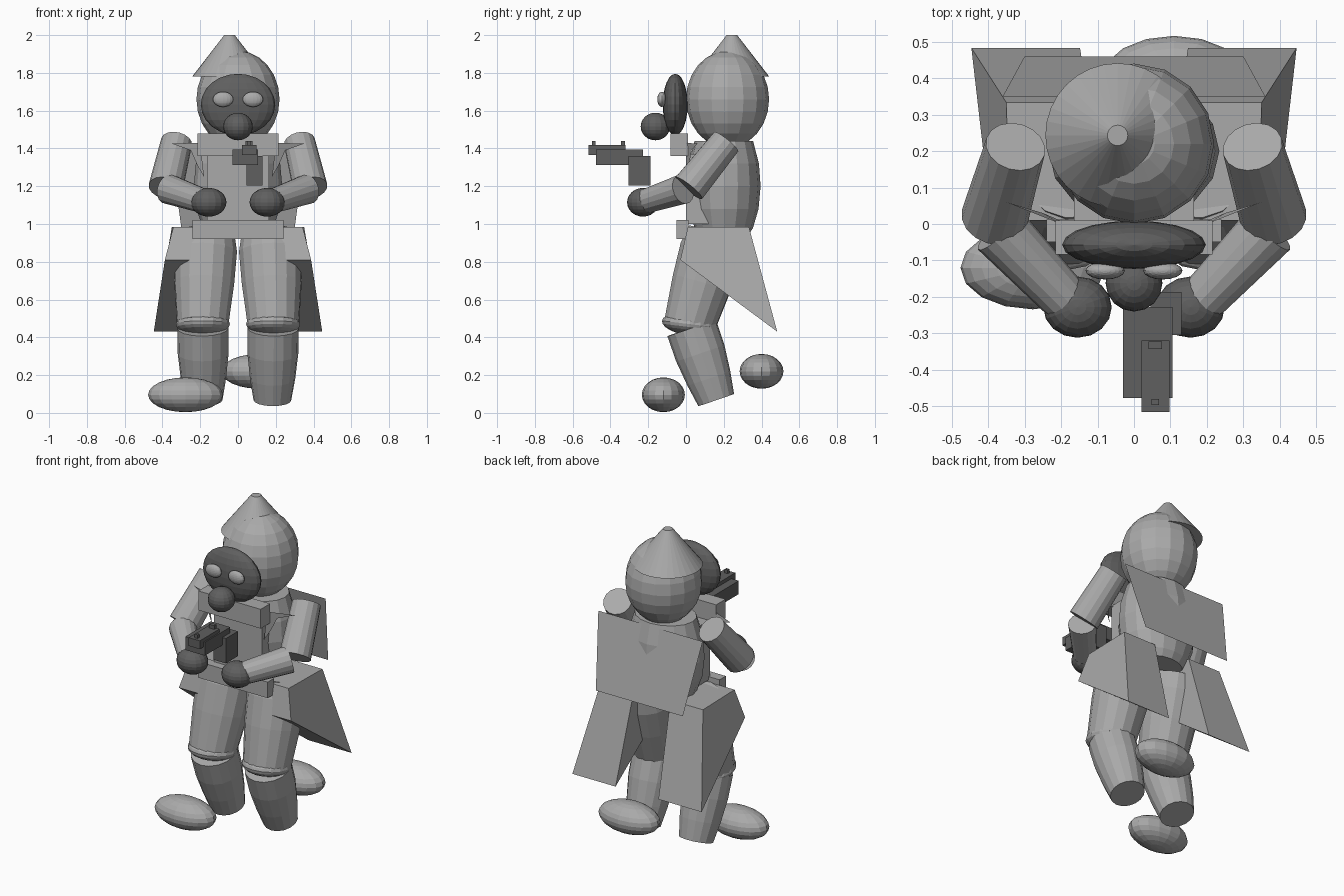
import bpy, bmesh, math
from mathutils import Vector

if "Cube" in bpy.data.objects:
    bpy.data.objects.remove(bpy.data.objects["Cube"])


def material(name, value):
    m = bpy.data.materials.new(name)
    m.diffuse_color = (value, value, value, 1)
    m.use_nodes = True
    m.node_tree.nodes["Principled BSDF"].inputs["Base Color"].default_value = m.diffuse_color
    return m


LIGHT = material("light grey cloth", 0.40)
DARK = material("dark grey rubber", 0.115)


def finish(name, bm, mat):
    bmesh.ops.recalc_face_normals(bm, faces=bm.faces)
    me = bpy.data.meshes.new(name)
    bm.to_mesh(me)
    bm.free()
    me.materials.append(mat)
    ob = bpy.data.objects.new(name, me)
    bpy.context.collection.objects.link(ob)
    return ob


def ball(name, loc, radii, mat, tilt=0.0, seg=16, rings=12):
    bm = bmesh.new()
    bmesh.ops.create_uvsphere(bm, u_segments=seg, v_segments=rings, radius=1)
    ob = finish(name, bm, mat)
    ob.location, ob.scale = loc, radii
    ob.rotation_euler.x = tilt
    return ob


def box(name, x, y, z, mat):
    bm = bmesh.new()
    bmesh.ops.create_cube(bm, size=1)
    for v in bm.verts:
        v.co = [(r[0] + r[1]) / 2 + c * (r[1] - r[0]) for c, r in zip(v.co, (x, y, z))]
    return finish(name, bm, mat)


def lathe(name, start, end, profile, mat, seg=16, sx=1.0):
    """Round body along start-end; profile is (fraction along, radius)."""
    a, d = Vector(start), Vector(end) - Vector(start)
    q = d.to_track_quat('Z', 'Y')
    bm = bmesh.new()
    loops = []
    for t, r in profile:
        loops.append([bm.verts.new(a + q @ Vector((sx * r * math.cos(2 * math.pi * i / seg),
                                                   r * math.sin(2 * math.pi * i / seg),
                                                   t * d.length))) for i in range(seg)])
    for lo, hi in zip(loops, loops[1:]):
        for i in range(seg):
            j = (i + 1) % seg
            bm.faces.new((lo[i], lo[j], hi[j], hi[i]))
    bm.faces.new(loops[0])
    bm.faces.new(loops[-1])
    return finish(name, bm, mat)


def faces(name, pts, polys, mat):
    bm = bmesh.new()
    vs = [bm.verts.new(p) for p in pts]
    for f in polys:
        bm.faces.new([vs[i] for i in f])
    return finish(name, bm, mat)


# Head with pointed hood
ball("head", (0, 0.22, 1.66), (0.22, 0.22, 0.257), LIGHT)
lathe("hood_tip", (-0.045, 0.243, 1.78), (-0.045, 0.243, 2.0), [(0, 0.198), (1, 0.028)], LIGHT, 32)

# Face mask, eye lenses and filter
ball("mask", (0, -0.057, 1.632), (0.197, 0.066, 0.163), DARK, seg=20)
ball("mask_filter", (0, -0.162, 1.516), (0.078, 0.078, 0.073), DARK)
for s, side in ((-1, "left"), (1, "right")):
    ball("eye_lens_" + side, (s * 0.079, -0.128, 1.66), (0.054, 0.024, 0.04), LIGHT)

# Torso, chest blocks and belt
lathe("torso", (0, 0.2, 0.94), (0, 0.2, 1.44),
      [(0, 0.13), (0.08, 0.155), (0.28, 0.184), (0.52, 0.195), (0.76, 0.186), (1, 0.155)],
      LIGHT, 16, 1.2)
box("chest_plate", (-0.215, 0.215), (-0.083, 0.01), (1.36, 1.48), LIGHT)
box("belly_plate", (-0.165, 0.165), (0.0, 0.12), (1.0, 1.37), LIGHT)
box("belt", (-0.24, 0.24), (-0.05, 0.012), (0.92, 1.02), LIGHT)

# Back cape, a single sloping sheet
faces("back_cape", [(-0.36, 0.35, 1.42), (0.36, 0.35, 1.42), (0.30, 0.46, 0.98), (-0.30, 0.46, 0.98)],
      [(0, 1, 2, 3)], LIGHT)

# Gun
box("gun_slide", (0.02, 0.097), (-0.515, -0.32), (1.365, 1.417), DARK)
box("gun_body", (-0.03, 0.105), (-0.477, -0.227), (1.312, 1.395), DARK)
box("gun_grip", (0.045, 0.13), (-0.305, -0.187), (1.205, 1.36), DARK)
box("gun_rear_sight", (0.04, 0.077), (-0.343, -0.322), (1.415, 1.44), DARK)
box("gun_front_sight", (0.048, 0.069), (-0.497, -0.48), (1.415, 1.44), DARK)

for s, side in ((-1, "left"), (1, "right")):
    # Thin lapel flaring out from the chest
    faces("lapel_" + side, [(s * 0.35, 0.06, 1.425), (s * 0.20, 0.0, 1.43), (s * 0.18, 0.0, 1.25),
                            (s * 0.215, 0.015, 1.31), (s * 0.25, 0.03, 1.39)],
          [(0, 1, 2, 3, 4)], LIGHT)

    # Coat tail with a slanted underside
    faces("coat_tail_" + side,
          [(s * 0.12, 0.01, 0.985), (s * 0.342, 0.01, 0.985),
           (s * 0.35, 0.333, 0.985), (s * 0.125, 0.333, 0.985),
           (s * 0.14, -0.03, 0.81), (s * 0.387, -0.03, 0.81),
           (s * 0.446, 0.483, 0.43), (s * 0.148, 0.483, 0.43)],
          [(0, 1, 2, 3), (4, 5, 6, 7), (0, 1, 5, 4), (1, 2, 6, 5), (2, 3, 7, 6), (3, 0, 4, 7)], LIGHT)

    # Arm
    elbow = (s * 0.383, 0.015, 1.19)
    lathe("upper_arm_" + side, (s * 0.325, 0.212, 1.435), elbow, [(0, 0.083), (1, 0.092)], LIGHT)
    lathe("forearm_" + side, (s * 0.37, -0.015, 1.185), (s * 0.18, -0.215, 1.12),
          [(0, 0.08), (1, 0.065)], LIGHT)
    ball("hand_" + side, (s * 0.155, -0.228, 1.115), (0.094, 0.084, 0.076), DARK)

    # Leg
    lathe("thigh_" + side, (s * 0.168, 0.16, 0.95), (s * 0.187, 0.02, 0.47),
          [(0, 0.15), (0.2, 0.168), (0.55, 0.16), (1, 0.138)], LIGHT)
    ball("knee_" + side, (s * 0.186, 0.02, 0.47), (0.143, 0.148, 0.06), LIGHT, tilt=-0.12)
    lathe("shin_" + side, (s * 0.186, 0.03, 0.45), (s * 0.182, 0.16, 0.068),
          [(0, 0.136), (0.35, 0.135), (0.7, 0.12), (1, 0.1)], LIGHT)

# Feet, one ahead and one behind
ball("front_foot", (-0.278, -0.12, 0.096), (0.198, 0.114, 0.092), LIGHT)
ball("rear_foot", (0.11, 0.4, 0.22), (0.198, 0.116, 0.092), LIGHT)
